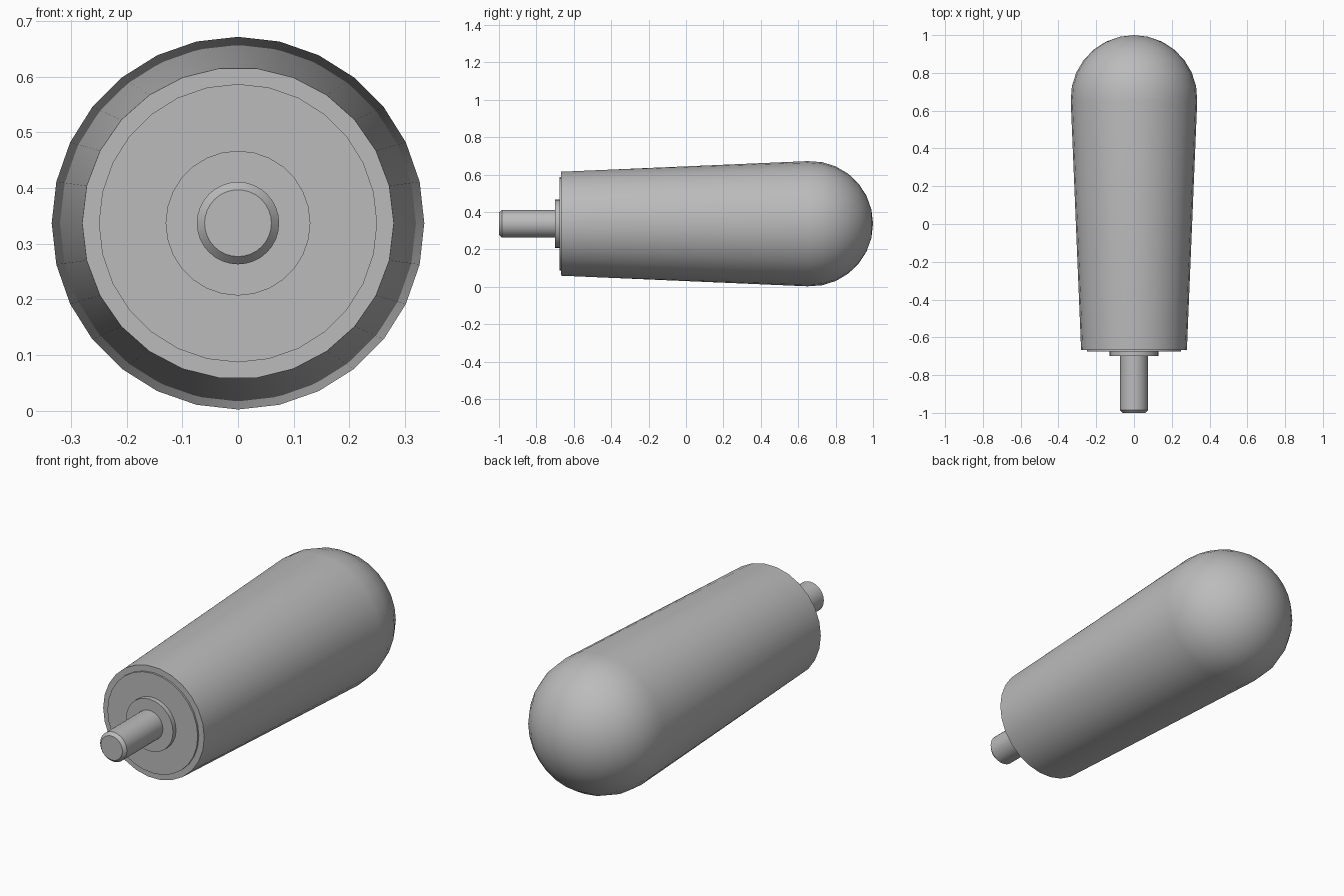
import bpy
import bmesh
from math import sin, cos, pi, radians

if "Cube" in bpy.data.objects:
    bpy.data.objects.remove(bpy.data.objects["Cube"], do_unlink=True)

AXIS_Z = 0.337
BALL_R = 0.335
BALL_Y = 1 - BALL_R

grey = bpy.data.materials.new("plain grey")
grey.use_nodes = True
grey.diffuse_color = (0.5, 0.5, 0.5, 1)
grey.node_tree.nodes["Principled BSDF"].inputs["Base Color"].default_value = (0.5, 0.5, 0.5, 1)


def add_ring(bm, y, radius, sides):
    """Circle of vertices around the long axis."""
    return [bm.verts.new((radius * cos(2 * pi * i / sides), y,
                          AXIS_Z + radius * sin(2 * pi * i / sides)))
            for i in range(sides)]


def finish(name, bm):
    bmesh.ops.recalc_face_normals(bm, faces=bm.faces[:])
    mesh = bpy.data.meshes.new(name)
    bm.to_mesh(mesh)
    bm.free()
    obj = bpy.data.objects.new(name, mesh)
    mesh.materials.append(grey)
    bpy.context.collection.objects.link(obj)
    bpy.ops.object.select_all(action='DESELECT')
    obj.select_set(True)
    bpy.context.view_layer.objects.active = obj
    bpy.ops.object.shade_smooth_by_angle(angle=radians(30))
    return obj


def turned_part(name, profile, sides):
    """Closed round part from (y, radius) pairs along the long axis."""
    bm = bmesh.new()
    rings = [add_ring(bm, y, r, sides) for y, r in profile]
    for a, b in zip(rings, rings[1:]):
        for i in range(sides):
            j = (i + 1) % sides
            bm.faces.new((a[i], a[j], b[j], b[i]))
    bm.faces.new(rings[0])
    bm.faces.new(rings[-1])
    return finish(name, bm)


# Grip: tapered handle running tangentially into a rounded end
bm = bmesh.new()
add_ring(bm, -0.667, 0.28, 26)
STEPS = 7
for k in range(STEPS):
    a = radians(-2.4) + k * radians(92.4) / STEPS
    add_ring(bm, BALL_Y + BALL_R * sin(a), BALL_R * cos(a), 28)
bm.verts.new((0, 1, AXIS_Z))
bmesh.ops.convex_hull(bm, input=bm.verts[:])
finish("grip", bm)

# End fittings: thin plate, collar and chamfered pin
turned_part("end_plate", [(-0.66, 0.25), (-0.676, 0.25)], 28)
turned_part("collar", [(-0.67, 0.13), (-0.70, 0.13)], 28)
turned_part("pin", [(-0.69, 0.074), (-0.985, 0.074), (-1, 0.06)], 32)
